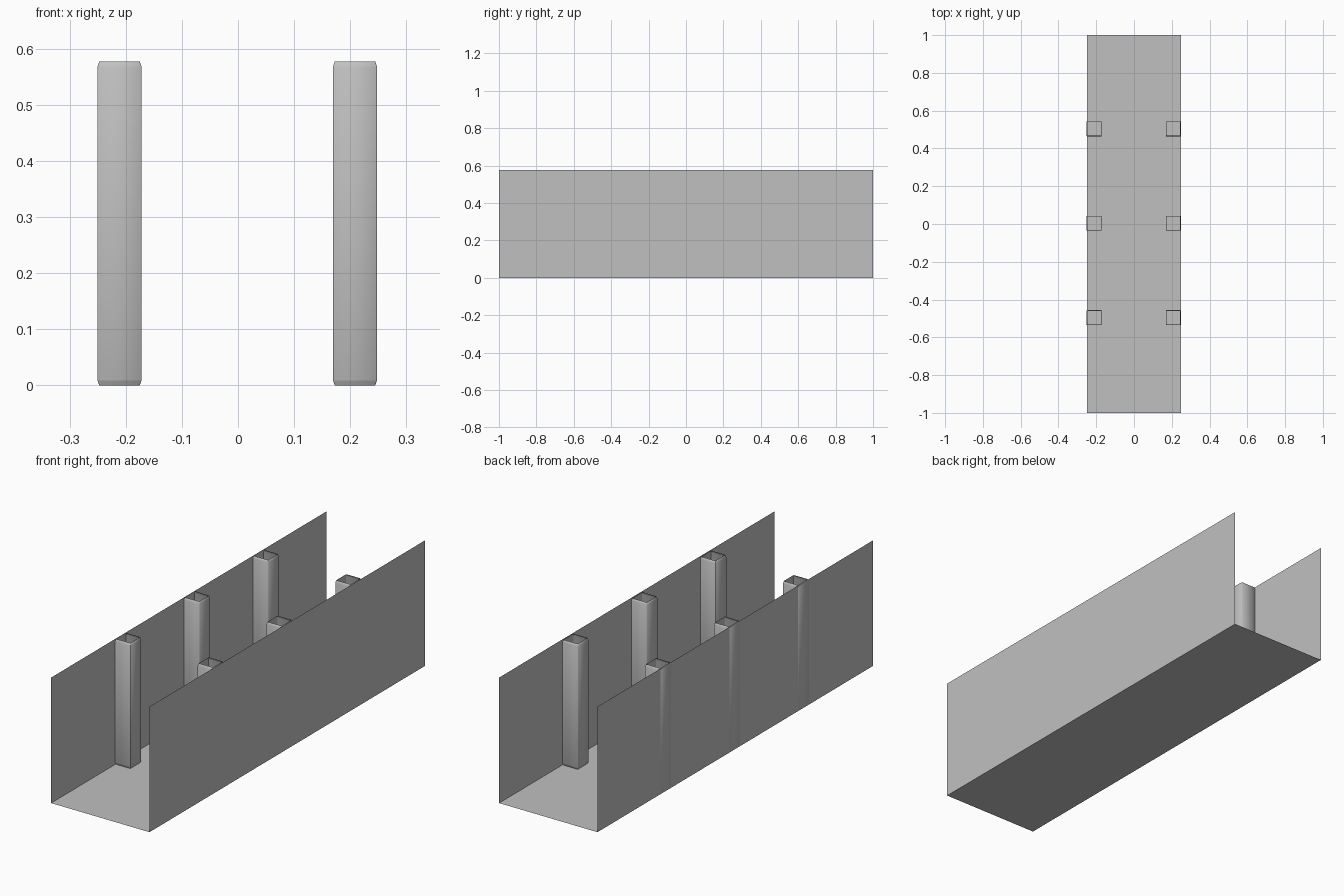
import bpy, bmesh

if "Cube" in bpy.data.objects:
    bpy.data.objects.remove(bpy.data.objects["Cube"])

HEIGHT = 0.577
HALF_W = 0.25

grey = bpy.data.materials.new("plain_grey")
grey.diffuse_color = (0.53, 0.53, 0.53, 1)
grey.use_nodes = True
grey.node_tree.nodes["Principled BSDF"].inputs["Base Color"].default_value = grey.diffuse_color


def finish(name, bm):
    mesh = bpy.data.meshes.new(name)
    bm.to_mesh(mesh)
    bm.free()
    mesh.materials.append(grey)
    ob = bpy.data.objects.new(name, mesh)
    bpy.context.collection.objects.link(ob)
    return ob


def sheet(name, corners):
    bm = bmesh.new()
    bm.faces.new([bm.verts.new(c) for c in corners])
    return finish(name, bm)


def ring(half, cut, z):
    """Square outline with slightly clipped corners."""
    a, b = half, half - cut
    return [(a, -b, z), (a, b, z), (b, a, z), (-b, a, z),
            (-a, b, z), (-a, -b, z), (-b, -a, z), (b, -a, z)]


def post(name, x, y):
    """Open square tube whose ends turn inwards."""
    bm = bmesh.new()
    levels = [(0.036, 0.0), (0.0385, 0.007), (0.0395, 0.010),
              (0.0395, HEIGHT - 0.010), (0.0385, HEIGHT - 0.007), (0.036, HEIGHT)]
    rings = [[bm.verts.new(p) for p in ring(h, 0.0015, z)] for h, z in levels]
    for lo, hi in zip(rings, rings[1:]):
        for i in range(8):
            j = (i + 1) % 8
            bm.faces.new((lo[i], lo[j], hi[j], hi[i]))
    ob = finish(name, bm)
    ob.location = (x, y, 0)
    bpy.ops.object.select_all(action='DESELECT')
    ob.select_set(True)
    bpy.context.view_layer.objects.active = ob
    bpy.ops.object.shade_smooth_by_angle(angle=0.85)


# Floor of the channel
sheet("floor", [(-HALF_W, -1, 0), (HALF_W, -1, 0), (HALF_W, 1, 0), (-HALF_W, 1, 0)])

# Thin side walls, each made of a front and a back panel
for side, x in (("left", -HALF_W), ("right", HALF_W)):
    for part, y0, y1 in (("front", -1, 0), ("back", 0, 1)):
        pts = [(x, y0, 0), (x, y1, 0), (x, y1, HEIGHT), (x, y0, HEIGHT)]
        sheet(f"{side}_wall_{part}", pts if x > 0 else pts[::-1])

# Two rows of three posts against the walls
for side, x in (("left", -0.2112), ("right", 0.2085)):
    for part, y in (("front", -0.496), ("middle", 0.004), ("back", 0.504)):
        post(f"{side}_post_{part}", x, y)
